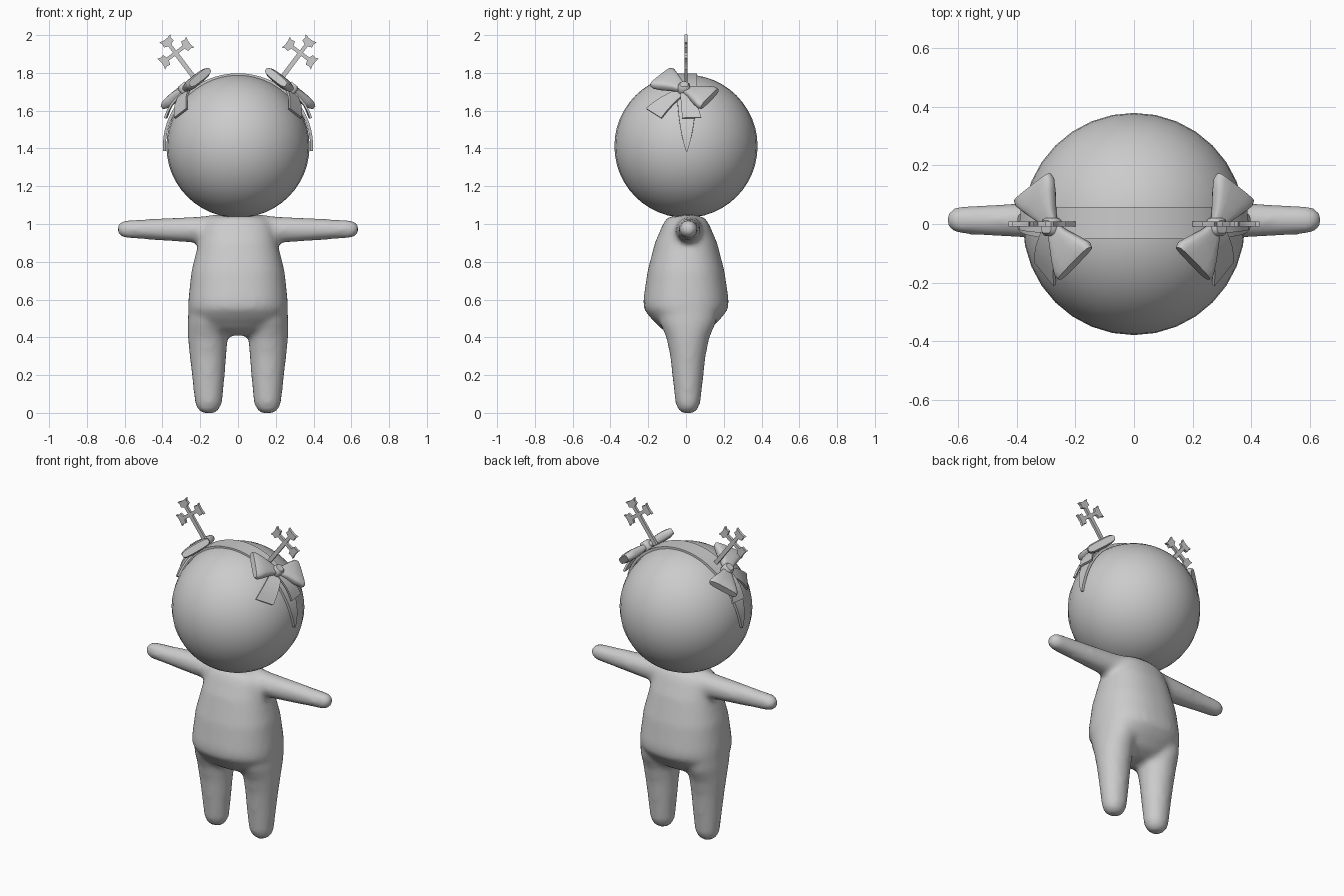
import bpy, bmesh, math
from mathutils import Vector

if "Cube" in bpy.data.objects:
    bpy.data.objects.remove(bpy.data.objects["Cube"])

grey = bpy.data.materials.new("plain_grey")
grey.diffuse_color = (0.6, 0.6, 0.6, 1)
grey.use_nodes = True
grey.node_tree.nodes["Principled BSDF"].inputs["Base Color"].default_value = grey.diffuse_color

X, Y, Z = Vector((1, 0, 0)), Vector((0, 1, 0)), Vector((0, 0, 1))


def ring(center, a, b, sides=24, power=2.0):
    """Superellipse ring spanned by the half-axis vectors a and b."""
    pts = []
    for i in range(sides):
        t = 2 * math.pi * (i + 0.5) / sides
        c, s = math.cos(t), math.sin(t)
        pts.append(Vector(center)
                   + a * math.copysign(abs(c) ** (2 / power), c)
                   + b * math.copysign(abs(s) ** (2 / power), s))
    return pts


def loft(bm, rings):
    """Closed skin through a list of rings."""
    rows = [[bm.verts.new(p) for p in r] for r in rings]
    n = len(rows[0])
    for r0, r1 in zip(rows, rows[1:]):
        for i in range(n):
            j = (i + 1) % n
            bm.faces.new((r0[i], r0[j], r1[j], r1[i]))
    bm.faces.new(rows[0][::-1])
    bm.faces.new(rows[-1])


def finish(name, bm, mirror=False, angle=40):
    bmesh.ops.recalc_face_normals(bm, faces=bm.faces)
    me = bpy.data.meshes.new(name)
    bm.to_mesh(me)
    bm.free()
    me.materials.append(grey)
    ob = bpy.data.objects.new(name, me)
    bpy.context.collection.objects.link(ob)
    bpy.ops.object.select_all(action='DESELECT')
    ob.select_set(True)
    bpy.context.view_layer.objects.active = ob
    bpy.ops.object.shade_smooth_by_angle(angle=math.radians(angle))
    if mirror:
        ob.modifiers.new("mirror", 'MIRROR').use_mirror_merge = False
    return ob


# Head
bm = bmesh.new()
bmesh.ops.create_uvsphere(bm, u_segments=32, v_segments=24, radius=0.379)
bmesh.ops.translate(bm, verts=bm.verts, vec=(0, 0, 1.412))
finish("head", bm)

# Body: torso, legs and arms fused into one soft skin
bm = bmesh.new()
torso = [(0.41, .10, .06), (0.44, .19, .125), (0.50, .25, .185), (0.55, .265, .224),
         (0.60, .263, .226), (0.75, .247, .204), (0.90, .21, .165),
         (1.00, .185, .122), (1.04, .14, .095)]
loft(bm, [ring((0, 0, z), X * rx, Y * ry, 32, 2.3) for z, rx, ry in torso])
leg = [(0, .158, .035, .03), (.015, .157, .055, .05), (.05, .156, .072, .066),
       (.20, .157, .087, .083), (.30, .159, .097, .094), (.40, .160, .106, .115),
       (.48, .160, .107, .15), (.56, .158, .105, .16)]
arm = [(.05, .09), (.20, .071), (.40, .059), (.60, .047), (.625, .036), (.638, .02)]
for s in (-1, 1):
    loft(bm, [ring((s * x, .01, z), X * rx, Y * ry) for z, x, rx, ry in leg])
    loft(bm, [ring((s * x, .013, .967 + .01 * x), Y * r, Z * r) for x, r in arm])
body = finish("body", bm)
mod = body.modifiers.new("fuse", 'REMESH')
mod.mode = 'VOXEL'
mod.voxel_size = 0.018
mod.use_smooth_shade = True
mod = body.modifiers.new("soften", 'SMOOTH')
mod.factor = 0.5
mod.iterations = 5

# Headband: tapering strip over the head
bm = bmesh.new()
strip = []
for i in range(33):
    f = -1 + 2 * i / 32
    t = math.radians(94) * f
    out = Vector((math.sin(t), 0, math.cos(t)))
    mid = Vector((.39 * math.sin(t), .004, 1.412 + .378 * math.cos(t)))
    half = max(.004, .055 * (1 - abs(f) ** 3.5) ** 0.8)
    strip.append(ring(mid, Y * half * 1.41, out * .011, 4, 2))
loft(bm, strip)
finish("headband", bm, angle=50)

# Bow: two puffed loops in a slanted plane, plus a knot
knot = Vector((.28, -.01, 1.715))
normal = Vector((.62, 0, .785))
up = Vector((-.785, 0, .62))
bm = bmesh.new()
for deg in (141, -32):
    a = math.radians(deg)
    along = Y * math.cos(a) + up * math.sin(a)
    across = normal.cross(along)
    sections = [(.01, .026, .014), (.05, .042, .024), (.10, .070, .029),
                (.14, .090, .027), (.160, .088, .020)]
    loft(bm, [ring(knot + along * s, across * w, normal * h, 16, 3.5)
              for s, w, h in sections])
finish("bow_loops", bm, mirror=True, angle=50)

bm = bmesh.new()
loft(bm, [ring(knot + normal * h, Y * r, up * r, 12, 3)
          for h, r in ((-.03, .024), (-.015, .032), (.018, .032), (.032, .022))])
finish("bow_knot", bm, mirror=True, angle=50)

# Bow tails: flat ribbons draped over the head
tails = [((.255, -.035, 1.715), (.305, -.01, 1.685), (.335, -.13, 1.56), (.27, -.21, 1.61)),
         ((.30, -.03, 1.69), (.30, .03, 1.69), (.378, .08, 1.563), (.387, -.02, 1.56))]
bm = bmesh.new()
core = Vector((0, 0, 1.412))
for quad in tails:
    p = [Vector(q) for q in quad]
    rows = []
    for k in range(5):
        f = k / 4
        row = []
        for q in (p[0].lerp(p[3], f), p[1].lerp(p[2], f)):
            d = (q - core).normalized()
            q = q + d * .012 * math.sin(math.pi * f)
            row += [q - d * .006, q + d * .006]
        rows.append([row[0], row[1], row[3], row[2]])
    loft(bm, rows)
finish("bow_tails", bm, mirror=True, angle=50)

# Cross ornaments: flat staff with three flared arms
stem = Vector((.6, 0, .8))
side = Vector((.8, 0, -.6))
hub = Vector((.33, 0, 1.905))
flare = [(.010, .0), (.010, .052), (.032, .060), (.028, .080), (.036, .096), (.012, .091)]


def plate(bm, origin, along, across, outline):
    shape = outline + [(-w, s) for w, s in reversed(outline)]
    loft(bm, [[origin + across * w + along * s + Y * y for w, s in shape]
              for y in (-.008, .008)])


bm = bmesh.new()
for along, across in ((stem, side), (side, stem), (-side, stem)):
    plate(bm, hub, along, across, flare)
plate(bm, hub, -stem, side, [(.012, -.01), (.012, .20)])
finish("cross_ornaments", bm, mirror=True, angle=30)
